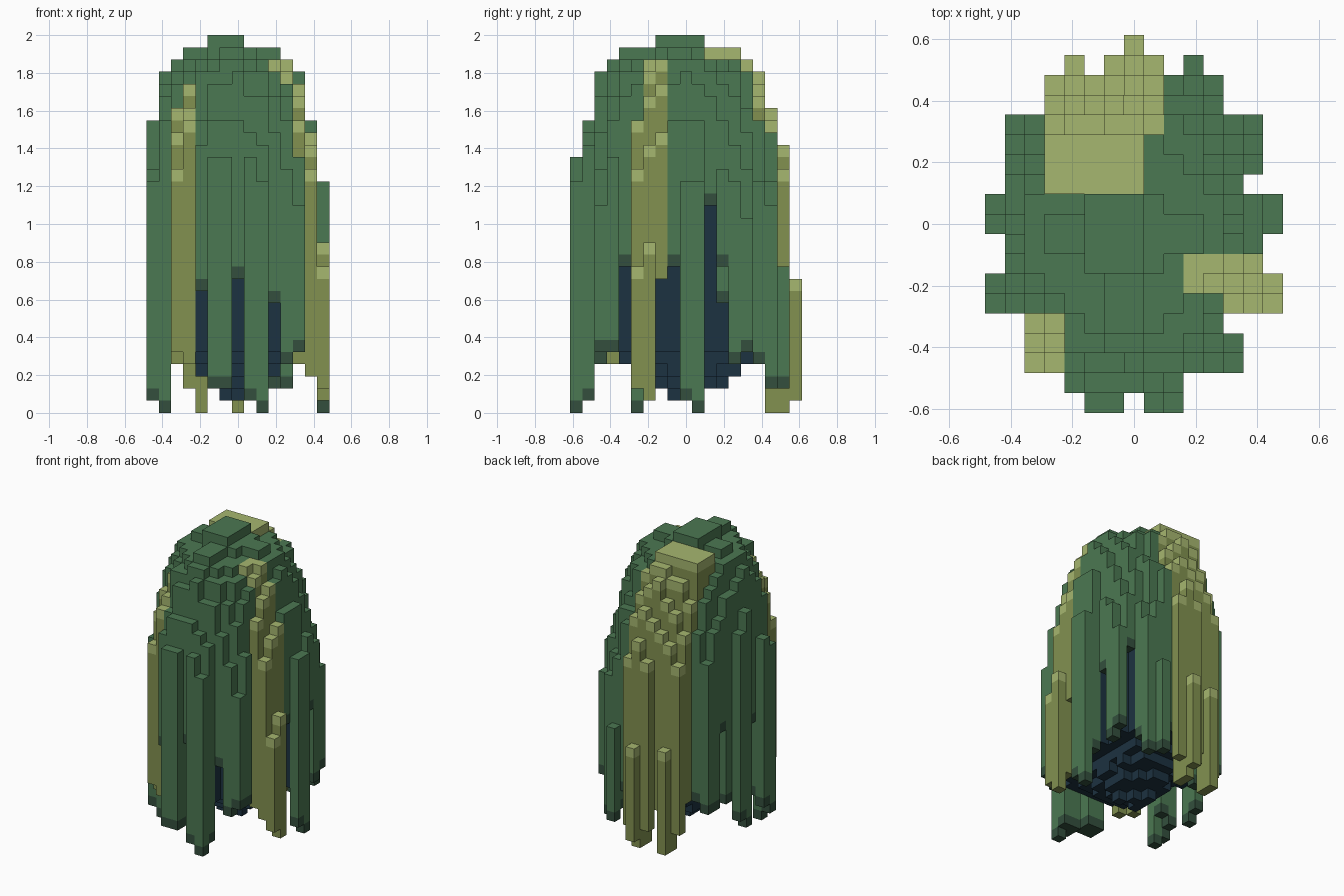
import bpy, bmesh, math, random

if "Cube" in bpy.data.objects:
    bpy.data.objects.remove(bpy.data.objects["Cube"], do_unlink=True)

random.seed(4)
UNIT = 2 / 31                      # edge of one block
CORE_TOP = 18                      # the inner shadow reaches up to here


def material(name, rgb):
    lin = [((c / 255 + 0.055) / 1.055) ** 2.4 for c in rgb]
    m = bpy.data.materials.new(name)
    m.use_nodes = True
    m.diffuse_color = (*lin, 1)
    m.node_tree.nodes["Principled BSDF"].inputs["Base Color"].default_value = (*lin, 1)
    return m


MATS = {
    "green": material("leaf green", (75, 120, 82)),
    "tip": material("dark leaf tip", (51, 79, 61)),
    "olive": material("olive leaf", (130, 145, 80)),
    "pale": material("pale olive", (166, 183, 112)),
    "navy": material("shadow navy", (28, 50, 65)),
}


def cells(*rects):
    # Grid cells covered by rectangles x0, x1, y0, y1
    return {(i, j) for x0, x1, y0, y1 in rects
            for i in range(x0, x1) for j in range(y0, y1)}


# Footprint of the crown and its loose strands, front to back
FOOTPRINT = cells(
    (5, 7, 0, 1), (8, 10, 0, 1), (4, 10, 1, 2),
    (2, 12, 2, 5), (12, 13, 2, 4),
    (0, 15, 5, 7), (1, 14, 7, 9), (0, 15, 9, 11),
    (1, 13, 11, 12), (1, 14, 12, 15), (3, 12, 15, 17),
    (4, 5, 17, 18), (6, 9, 17, 18), (10, 11, 17, 18), (7, 8, 18, 19))

# Olive patches: back, right side, front corner
OLIVE = cells(
    (3, 8, 11, 14), (3, 9, 14, 17), (4, 9, 17, 19),
    (10, 15, 6, 7), (10, 14, 7, 8), (12, 15, 5, 6), (2, 4, 2, 5))

# Strands with a particular lower end: front, sides, back
BOTTOMS = {
    (5, 0): 2, (6, 0): 2, (8, 0): 1, (9, 0): 0,
    (4, 1): 10, (5, 1): 2, (6, 1): 2, (7, 1): 11, (8, 1): 1, (9, 1): 1, (10, 2): 9,
    (11, 4): 12, (12, 3): 5, (13, 5): 3, (14, 5): 2, (14, 6): 1, (14, 9): 1, (14, 10): 0,
    (12, 11): 17, (12, 14): 14,
    (0, 5): 1, (1, 5): 0, (0, 6): 2, (0, 9): 1, (0, 10): 2,
    (7, 18): 1, (4, 17): 0, (6, 17): 2, (7, 17): 0, (8, 17): 2, (10, 17): 2,
    (3, 16): 2, (4, 16): 0, (7, 16): 0, (10, 16): 3, (11, 16): 2,
}
# Strands and gaps shared by both sides
for (i, j), z in {(13, 6): 3, (13, 7): 11, (13, 8): 12,
                  (13, 12): 12, (12, 12): 9}.items():
    BOTTOMS[i, j] = BOTTOMS[14 - i, j] = z

# Strands whose upper end leaves the dome
STRAND_TOPS = {(7, 18): 11, (4, 17): 11, (10, 17): 12, (7, 17): 22,
               (14, 5): 12, (14, 6): 14, (14, 9): 19, (14, 10): 19,
               (0, 5): 19, (0, 6): 20, (0, 9): 24, (0, 10): 22,
               (5, 0): 21, (6, 0): 21, (8, 0): 21, (9, 0): 19}
CROWN_CAP = cells((5, 8, 7, 11))
OLIVE_CAP = cells((3, 8, 11, 14))
SIDES = [(1, 0), (0, 1), (-1, 0), (0, -1)]


def dome_top(i, j):
    if (i, j) in CROWN_CAP:
        return 31
    if (i, j) in OLIVE_CAP:
        return 30
    x, y = (i - 6.5) * 1.15, j - 8.5
    r = math.hypot(x, y)
    h = 30 - 0.55 * max(0, r - 4.3) ** 2
    if r > 3:                      # the crown is lower on its diagonals
        h -= 1.2 * abs(math.sin(2 * math.atan2(y, x)))
    if r > 5.8:
        h += random.choice((-0.5, 0, 0.5, 1))
    return STRAND_TOPS.get((i, j), min(30, round(h)))


def core_bottom(i, j):
    bowl = 1 + (((i - 7) * 1.4) ** 2 + (j - 9) ** 2) / 10
    return min(5, round(bowl + random.uniform(0, 0.7)))


# Columns: bottom, top and coloured segments
columns = {}
for i, j in sorted(FOOTPRINT):
    top = dome_top(i, j)
    enclosed = all((i + dx, j + dy) in FOOTPRINT for dx, dy in SIDES)
    segs = []
    if enclosed and (i, j) not in BOTTOMS:
        bottom = core_bottom(i, j)
        z = CORE_TOP
        segs.append((bottom, z, "navy"))
    else:
        z = bottom = BOTTOMS.get((i, j), random.choice((4, 4, 4, 5)))
        if (i, j) not in OLIVE:
            z += 1
            segs.append((bottom, z, "tip"))
    if (i, j) in OLIVE:
        segs += [(z, top - 1, "olive"), (top - 1, top, "pale")]
    else:
        segs.append((z, top, "green"))
    columns[i, j] = (bottom, top, segs)


def build_part(name, colours):
    bm = bmesh.new()

    def quad(points, colour):
        verts = [bm.verts.new(((x - 7.5) * UNIT, (y - 9.5) * UNIT, z * UNIT)) for x, y, z in points]
        bm.faces.new(verts).material_index = colours.index(colour)

    for (i, j), (bottom, top, segs) in columns.items():
        square = [(i, j), (i + 1, j), (i + 1, j + 1), (i, j + 1)]
        for z0, z1, colour in segs:
            if colour not in colours:
                continue
            if z1 == top:
                quad([(x, y, top) for x, y in square], colour)
            if z0 == bottom:
                quad([(x, y, bottom) for x, y in square[::-1]], colour)
            # Walls, only where the neighbouring column leaves them open
            for k, (dx, dy) in enumerate(SIDES):
                n_bottom, n_top, _ = columns.get((i + dx, j + dy), (99, 99, None))
                p, q = square[(k + 1) % 4], square[(k + 2) % 4]
                for a, b in ((z0, min(z1, n_bottom)), (max(z0, n_top), z1)):
                    if b > a:
                        quad([(*p, a), (*q, a), (*q, b), (*p, b)], colour)
    bmesh.ops.remove_doubles(bm, verts=bm.verts, dist=0.0001)
    mesh = bpy.data.meshes.new(name)
    bm.to_mesh(mesh)
    bm.free()
    for c in colours:
        mesh.materials.append(MATS[c])
    bpy.context.collection.objects.link(bpy.data.objects.new(name, mesh))


build_part("green_foliage", ["green", "tip"])
build_part("olive_foliage", ["olive", "pale"])
build_part("shadow_core", ["navy"])
